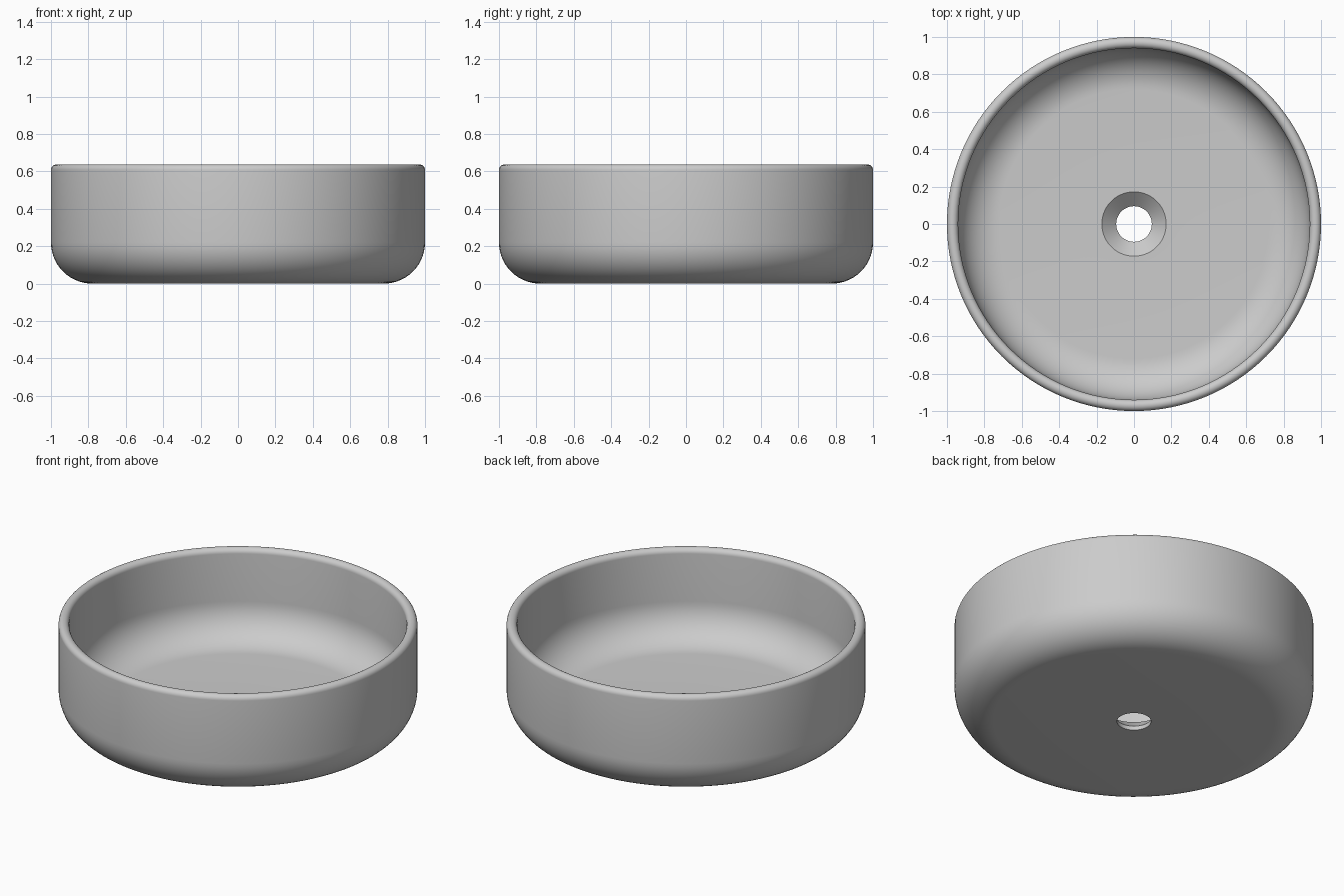
import bpy, bmesh
from math import sin, cos, pi, radians
from mathutils import Vector

cube = bpy.data.objects.get("Cube")
if cube:
    bpy.data.objects.remove(cube, do_unlink=True)

RADIUS, HEIGHT, WALL = 1.0, 0.637, 0.06
FLOOR, FILLET = 0.095, 0.22
HOLE, DRAIN_TOP, HOLE_DEPTH = 0.095, 0.172, 0.025


def arc(cx, cz, r, start, end, steps):
    """Points of an arc in the radius-height plane, angles in degrees."""
    angles = [radians(start + (end - start) * i / steps) for i in range(steps + 1)]
    return [(cx + r * cos(a), cz + r * sin(a)) for a in angles]


# Closed cross-section: underside, outer wall, rounded rim, bowl, drain
inner = RADIUS - WALL
profile = [(HOLE, 0)]
profile += arc(RADIUS - FILLET, FILLET, FILLET, -90, 0, 14)
profile += arc(RADIUS - WALL / 2, HEIGHT - WALL / 2, WALL / 2, 0, 180, 14)
profile += arc(inner - FILLET, FLOOR + FILLET, FILLET, 0, -90, 14)
profile += [(DRAIN_TOP, FLOOR), (HOLE, HOLE_DEPTH)]

# Revolve the section around the vertical axis
bm = bmesh.new()
verts = [bm.verts.new((r, 0, z)) for r, z in profile]
edges = [bm.edges.new((v, verts[(i + 1) % len(verts)])) for i, v in enumerate(verts)]
bmesh.ops.spin(bm, geom=verts + edges, cent=Vector(), axis=Vector((0, 0, 1)),
               angle=2 * pi, steps=128)
bmesh.ops.remove_doubles(bm, verts=bm.verts[:], dist=0.0005)
bmesh.ops.recalc_face_normals(bm, faces=bm.faces[:])
mesh = bpy.data.meshes.new("basin")
bm.to_mesh(mesh)
bm.free()

basin = bpy.data.objects.new("basin", mesh)
bpy.context.collection.objects.link(basin)

# Plain light grey ceramic
grey = bpy.data.materials.new("light grey ceramic")
grey.use_nodes = True
colour = (0.6, 0.6, 0.6, 1)
grey.diffuse_color = colour
grey.node_tree.nodes["Principled BSDF"].inputs["Base Color"].default_value = colour
mesh.materials.append(grey)

# Smooth shading with crisp drain edges
bpy.ops.object.select_all(action="DESELECT")
basin.select_set(True)
bpy.context.view_layer.objects.active = basin
bpy.ops.object.shade_smooth_by_angle(angle=radians(30))
